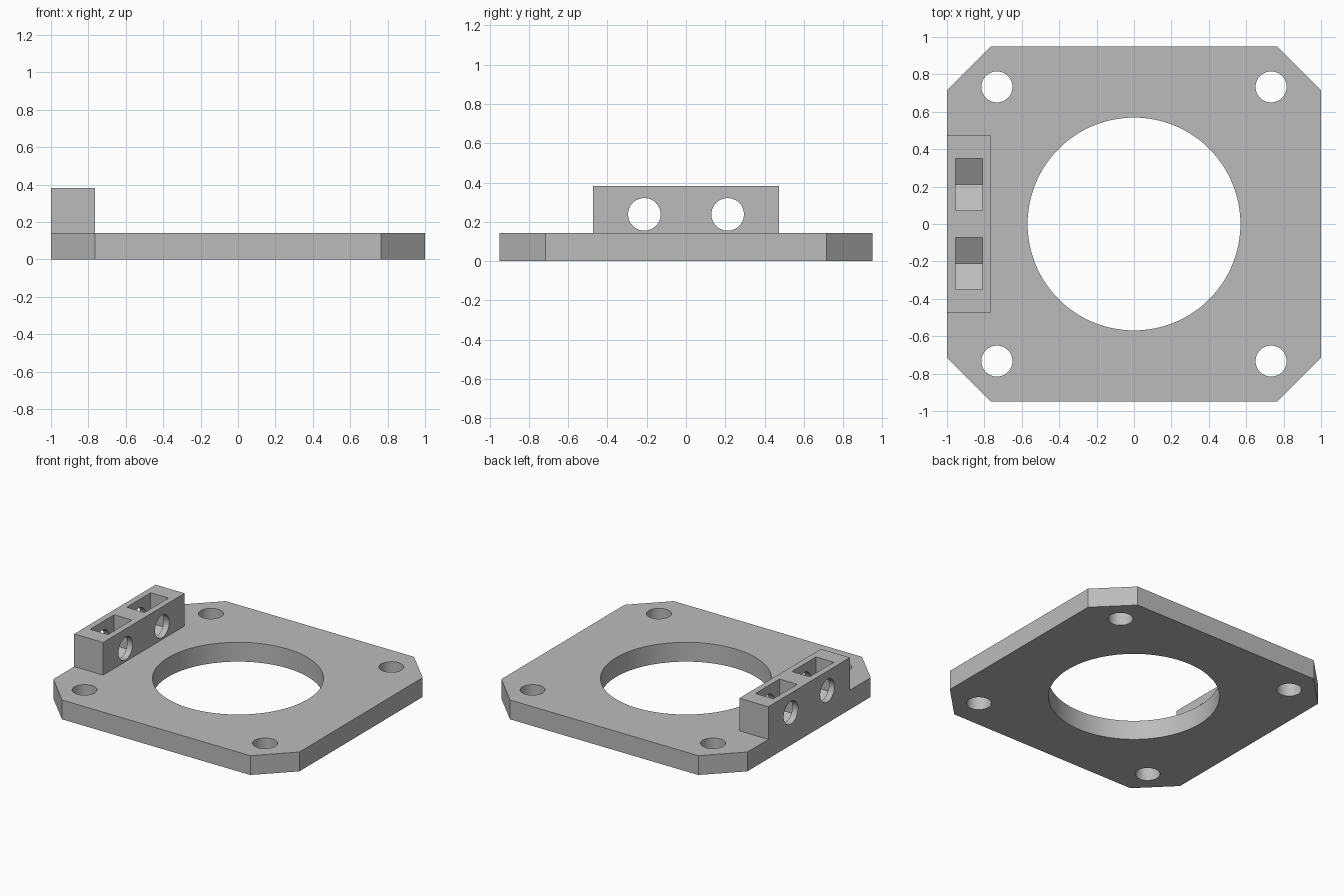
import bpy
import bmesh
import math

cube = bpy.data.objects.get("Cube")
if cube:
    bpy.data.objects.remove(cube, do_unlink=True)

PLATE_TOP = 0.142
HOLE_R = 0.083
BORE_Y, BORE_Z = 0.212, 0.238

grey = bpy.data.materials.new("light_grey")
grey.use_nodes = True
grey.diffuse_color = (0.5, 0.5, 0.5, 1)
grey.node_tree.nodes["Principled BSDF"].inputs["Base Color"].default_value = (0.5, 0.5, 0.5, 1)


def prism(name, profile, start, depth):
    """Extrude a closed 3D profile: move it to start, then sweep by depth."""
    bm = bmesh.new()
    face = bm.faces.new([bm.verts.new([a + b for a, b in zip(p, start)]) for p in profile])
    swept = bmesh.ops.extrude_face_region(bm, geom=[face])["geom"]
    bmesh.ops.translate(bm, vec=depth, verts=[v for v in swept if isinstance(v, bmesh.types.BMVert)])
    bmesh.ops.recalc_face_normals(bm, faces=bm.faces)
    mesh = bpy.data.meshes.new(name)
    bm.to_mesh(mesh)
    bm.free()
    mesh.materials.append(grey)
    obj = bpy.data.objects.new(name, mesh)
    bpy.context.collection.objects.link(obj)
    return obj


def circle(radius, sides):
    return [(radius * math.cos(math.tau * i / sides), radius * math.sin(math.tau * i / sides))
            for i in range(sides)]


def flat(points):
    return [(x, y, 0) for x, y in points]


def upright(points):
    return [(0, y, z) for y, z in points]


# Base plate with chamfered corners
quarter = [(1, 0.715), (0.765, 0.95)]
outline = (quarter + [(-x, y) for x, y in reversed(quarter)]
           + [(-x, -y) for x, y in quarter] + [(x, -y) for x, y in reversed(quarter)])
plate = prism("mounting_plate", flat(outline), (0, 0, 0), (0, 0, PLATE_TOP))

# Raised clamp block, flush with the plate's edge
block_outline = [(-1, -0.473), (-0.765, -0.473), (-0.765, 0.473), (-1, 0.473)]
block = prism("clamp_block", flat(block_outline), (0, 0, 0.05), (0, 0, 0.332))

# Centre opening and corner bolt holes
cutters = [prism("centre_cutter", flat(circle(0.569, 128)), (0, 0, -0.5), (0, 0, 1))]
for sx in (-1, 1):
    for sy in (-1, 1):
        cutters.append(prism("bolt_cutter", flat(circle(HOLE_R, 48)),
                             (sx * 0.733, sy * 0.733, -0.5), (0, 0, 1)))

# Cross bores and nut pockets with a V-shaped floor
half = 0.139
corner = half / math.sqrt(3)
pocket = [(-half, 0.3), (-half, -corner), (0, -2 * corner), (half, -corner), (half, 0.3)]
for sy in (-1, 1):
    cutters.append(prism("bore_cutter", upright(circle(HOLE_R, 48)),
                         (-1.2, sy * BORE_Y, BORE_Z), (0.6, 0, 0)))
    cutters.append(prism("pocket_cutter", upright(pocket),
                         (-0.955, sy * BORE_Y, BORE_Z), (0.145, 0, 0)))

# Join the block, cut the openings and bake the result
for tool, operation in [(block, "UNION")] + [(c, "DIFFERENCE") for c in cutters]:
    mod = plate.modifiers.new(tool.name, "BOOLEAN")
    mod.object = tool
    mod.operation = operation
    mod.solver = "EXACT"
    tool.hide_render = True
bpy.context.view_layer.update()
evaluated = plate.evaluated_get(bpy.context.evaluated_depsgraph_get())
baked = bpy.data.meshes.new_from_object(evaluated)
plate.modifiers.clear()
plate.data = baked
for tool in [block] + cutters:
    bpy.data.objects.remove(tool, do_unlink=True)

# Smooth hole walls, sharp edges elsewhere
bpy.ops.object.select_all(action="DESELECT")
plate.select_set(True)
bpy.context.view_layer.objects.active = plate
bpy.ops.object.shade_smooth_by_angle(angle=math.radians(25))
